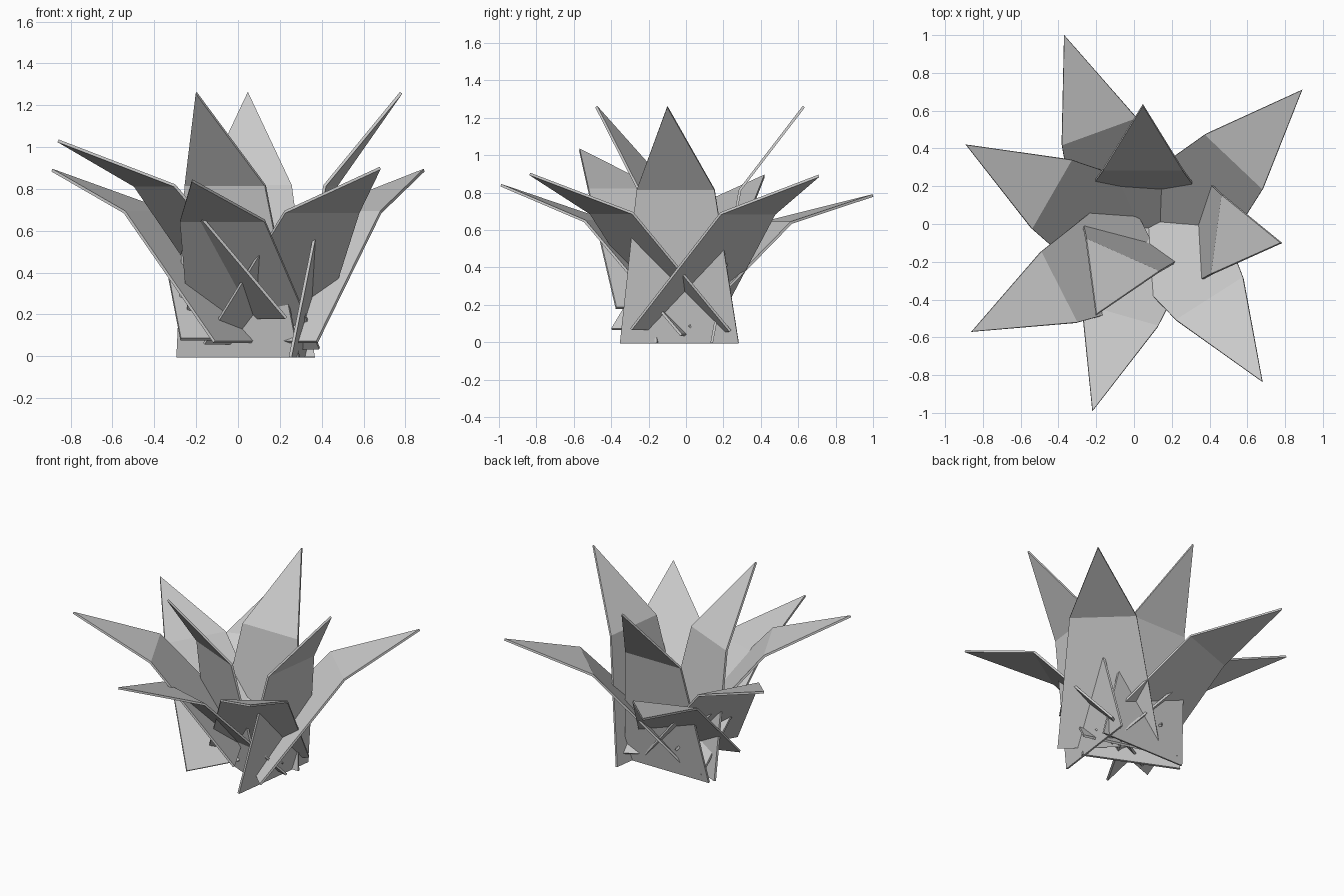
import bpy
from math import sin, cos, radians
from mathutils import Matrix, Vector

if "Cube" in bpy.data.objects:
    bpy.data.objects.remove(bpy.data.objects["Cube"])

BEND = radians(27)      # fold between lower blade and pointed tip
LOWER, UPPER = 0.834, 0.56


def leaf_mesh():
    """Folded pointed blade, origin at its tip, lower blade along +z, leaning to +x."""
    fold_x, fold_z = -UPPER * sin(BEND), -UPPER * cos(BEND)
    verts = [(fold_x, -0.32, fold_z - LOWER), (fold_x, 0.32, fold_z - LOWER),
             (fold_x, 0.21, fold_z), (fold_x, -0.21, fold_z), (0, 0, 0)]
    mesh = bpy.data.meshes.new("leaf")
    mesh.from_pydata(verts, [], [(0, 1, 2, 3), (3, 2, 4)])
    return mesh


mesh = leaf_mesh()


def leaf(name, tip, heading, tilt):
    ob = bpy.data.objects.new(name, mesh)
    bpy.context.collection.objects.link(ob)
    ob.matrix_world = (Matrix.Translation(Vector(tip))
                       @ Matrix.Rotation(radians(heading), 4, 'Z')
                       @ Matrix.Rotation(radians(tilt), 4, 'Y'))
    thick = ob.modifiers.new("thickness", 'SOLIDIFY')
    thick.thickness = 0.014
    thick.offset = 0


# upright inner leaves: tip, heading, tilt from vertical
inner = [((0.78, -0.10, 1.26), -7.5, 10.5),
         ((0.047, 0.63, 1.26), 90, 10.5),
         ((-0.20, -0.48, 1.26), -114, 10.5)]

# spreading outer leaves
outer = [((0.89, 0.71, 0.89), 46.5, 42),
         ((-0.37, 1.00, 0.785), 110, 48),
         ((-0.89, 0.42, 0.89), 150, 42),
         ((-0.86, -0.57, 1.03), 207, 40.6),
         ((-0.22, -0.99, 0.84), 254, 43),
         ((0.68, -0.835, 0.90), 302.5, 41)]

for i, spec in enumerate(inner):
    leaf(f"inner_leaf_{i + 1}", *spec)
for i, spec in enumerate(outer):
    leaf(f"outer_leaf_{i + 1}", *spec)
